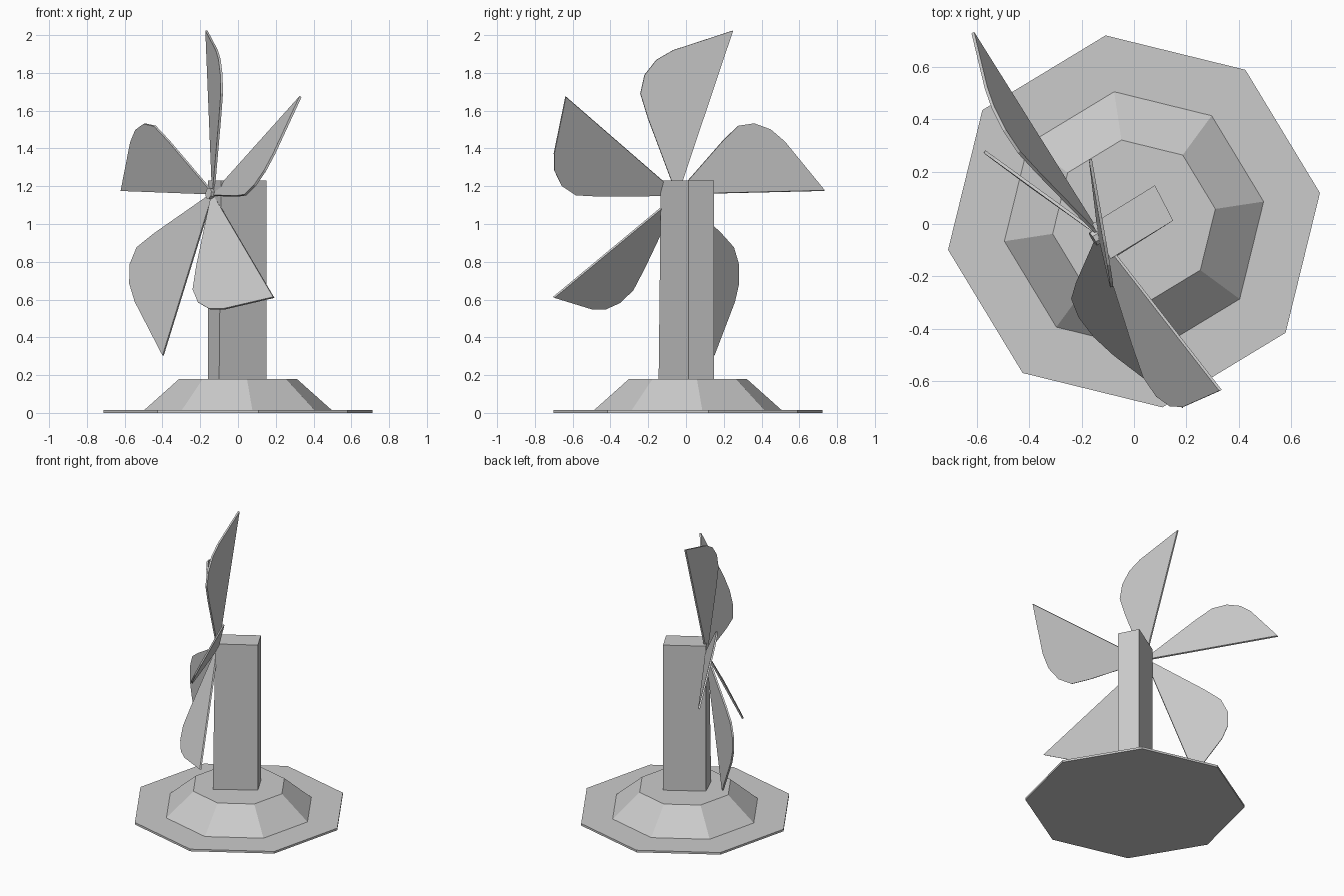
import bpy, bmesh, math
from mathutils import Vector, Matrix

cube = bpy.data.objects.get("Cube")
if cube:
    bpy.data.objects.remove(cube, do_unlink=True)

grey = bpy.data.materials.new("plain grey")
grey.use_nodes = True
grey.diffuse_color = (0.6, 0.6, 0.6, 1)
grey.node_tree.nodes["Principled BSDF"].inputs["Base Color"].default_value = (0.6, 0.6, 0.6, 1)


def add_object(name, bm, matrix=Matrix()):
    bmesh.ops.recalc_face_normals(bm, faces=bm.faces)
    mesh = bpy.data.meshes.new(name)
    bm.to_mesh(mesh)
    bm.free()
    mesh.materials.append(grey)
    obj = bpy.data.objects.new(name, mesh)
    obj.matrix_world = matrix
    bpy.context.collection.objects.link(obj)
    return obj


def frustum(name, sides, r_low, r_high, z_low, z_high, matrix=Matrix()):
    bm = bmesh.new()
    bmesh.ops.create_cone(bm, cap_ends=True, segments=sides, radius1=r_low,
                          radius2=r_high, depth=z_high - z_low)
    bmesh.ops.translate(bm, vec=(0, 0, (z_low + z_high) / 2), verts=bm.verts)
    return add_object(name, bm, matrix)


# Octagonal ground slab and sloping plinth
turn = Matrix.Translation((0, 0.01, 0)) @ Matrix.Rotation(math.radians(8.7), 4, "Z")
# cones start their first corner on the y axis, which suits eight sides
frustum("ground_slab", 8, 0.72, 0.72, 0, 0.015, turn)
frustum("plinth", 8, 0.502, 0.315, 0.015, 0.18, turn)

# Rectangular tower, its front corner leaning in slightly
bm = bmesh.new()
low = [(0.08, 0.148), (-0.16, 0.0), (-0.10, -0.145), (0.15, 0.013)]
high = [(0.08, 0.148), (-0.16, 0.0), (-0.09, -0.133), (0.15, 0.013)]
bottom = [bm.verts.new((x, y, 0.17)) for x, y in low]
top = [bm.verts.new((x, y, 1.23)) for x, y in high]
bm.faces.new(bottom)
bm.faces.new(top)
for i in range(4):
    j = (i + 1) % 4
    bm.faces.new((bottom[i], bottom[j], top[j], top[i]))
add_object("tower", bm)

# Rotor frame: first blade direction, sideways direction, outward axis
along = Vector((-0.035, 0.289, 0.861)).normalized()
side = Vector((0.501, -0.723, 0.266))
side = (side - along * side.dot(along)).normalized()
axis = side.cross(along)
rotor = Matrix((along, side, axis)).transposed().to_4x4()
rotor.translation = (-0.132, -0.042, 1.158)

# Five pitched blades, each a flat plate with one straight edge
outline = [(0, 0), (0.914, 0), (0.713, 0.25), (0.636, 0.313),
           (0.54, 0.345), (0.439, 0.335), (0.33, 0.262), (0.02, 0.025)]
pitch = 0.425
for k in range(5):
    bm = bmesh.new()
    bm.faces.new([bm.verts.new((r, t, pitch * t)) for r, t in outline])
    spin = Matrix.Rotation(math.radians(72 * k), 4, "Z")
    blade = add_object(f"blade_{k + 1}", bm, rotor @ spin)
    plate = blade.modifiers.new("thickness", "SOLIDIFY")
    plate.thickness = 0.012
    plate.offset = 0

# Small hub
frustum("hub", 8, 0.03, 0.03, -0.03, 0.03, rotor)
